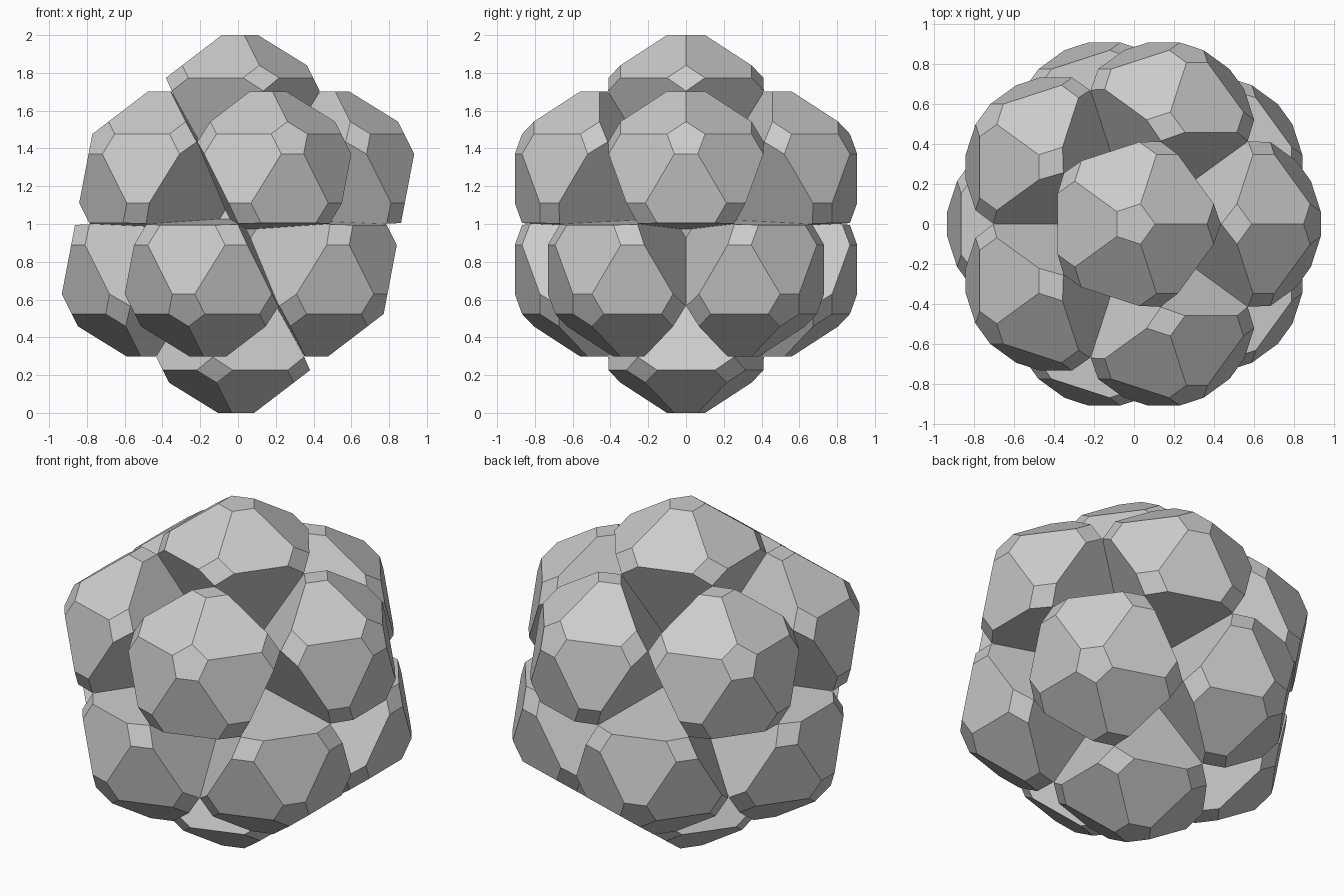
import bpy, bmesh, math
from mathutils import Vector, Matrix

if "Cube" in bpy.data.objects:
    bpy.data.objects.remove(bpy.data.objects["Cube"], do_unlink=True)

SIZE = 0.527      # corner radius of one lump before its corners are cut
CUT = 0.225       # share of each edge removed at a corner
CAP = SIZE * (1 - CUT * (1 - 1 / math.sqrt(5)))   # centre to small cap
SPREAD = 1 - CAP  # centre of the cluster to centre of a lump
TAPER = 0.44      # how fast the lump walls close in towards the core
CORE = 0.285      # corner radius of the core
MIDDLE = Vector((0, 0, 1))

# Twelve corner directions of an icosahedron, point up, one upper corner to +x
ring, level = 2 / math.sqrt(5), 1 / math.sqrt(5)
directions = [Vector((0, 0, 1))]
for i in range(5):
    a = math.radians(72 * i)
    directions.append(Vector((ring * math.cos(a), ring * math.sin(a), level)))
directions += [-d for d in directions]


def neighbours(v):
    return [w for w in directions if 0.1 < v.dot(w) < 0.9]


# Stone grey material
stone = bpy.data.materials.new("stone_grey")
stone.use_nodes = True
colour = (0.6, 0.6, 0.6, 1)
stone.diffuse_color = colour
stone.node_tree.nodes["Principled BSDF"].inputs["Base Color"].default_value = colour


def hull(points):
    """Convex solid around the points, with flat many-sided faces."""
    bm = bmesh.new()
    for p in points:
        bm.verts.new(p)
    bmesh.ops.convex_hull(bm, input=bm.verts[:])
    bmesh.ops.dissolve_limit(bm, angle_limit=math.radians(2),
                             verts=bm.verts[:], edges=bm.edges[:])
    return bm


def finish(bm, name):
    bmesh.ops.recalc_face_normals(bm, faces=bm.faces[:])
    mesh = bpy.data.meshes.new(name)
    bm.to_mesh(mesh)
    bm.free()
    mesh.materials.append(stone)
    return mesh


def place(name, mesh, matrix):
    ob = bpy.data.objects.new(name, mesh)
    ob.matrix_world = matrix
    bpy.context.collection.objects.link(ob)


# One lump: an icosahedron with its corners cut to small pentagons
bm = hull([v.lerp(w, CUT) * SIZE for v in directions for w in neighbours(v)])

# Five walls tapering inwards below the upper faces
for i in range(5):
    a = math.radians(72 * i + 36)
    out = Vector((math.cos(a), math.sin(a), 0))
    edge = (out * ring * math.cos(math.radians(36)) + MIDDLE * level) * SIZE
    cut = bmesh.ops.bisect_plane(
        bm, geom=bm.verts[:] + bm.edges[:] + bm.faces[:], dist=1e-5,
        plane_co=edge, plane_no=out - MIDDLE * TAPER, clear_outer=True)
    rim = [e for e in cut["geom_cut"] if isinstance(e, bmesh.types.BMEdge)]
    bmesh.ops.edgeloop_fill(bm, edges=rim)
lump_mesh = finish(bm, "faceted_lump")

# Cluster: a lump on every corner direction, pointing outwards
for i, d in enumerate(directions):
    x = (neighbours(d)[0] - d * level).normalized()
    turn = Matrix((x, d.cross(x), d)).transposed().to_4x4()
    place(f"faceted_lump_{i + 1}", lump_mesh,
          Matrix.Translation(d * SPREAD + MIDDLE) @ turn)

# Core between the lumps
place("core", finish(hull([d * CORE for d in directions]), "core"),
      Matrix.Translation(MIDDLE))
